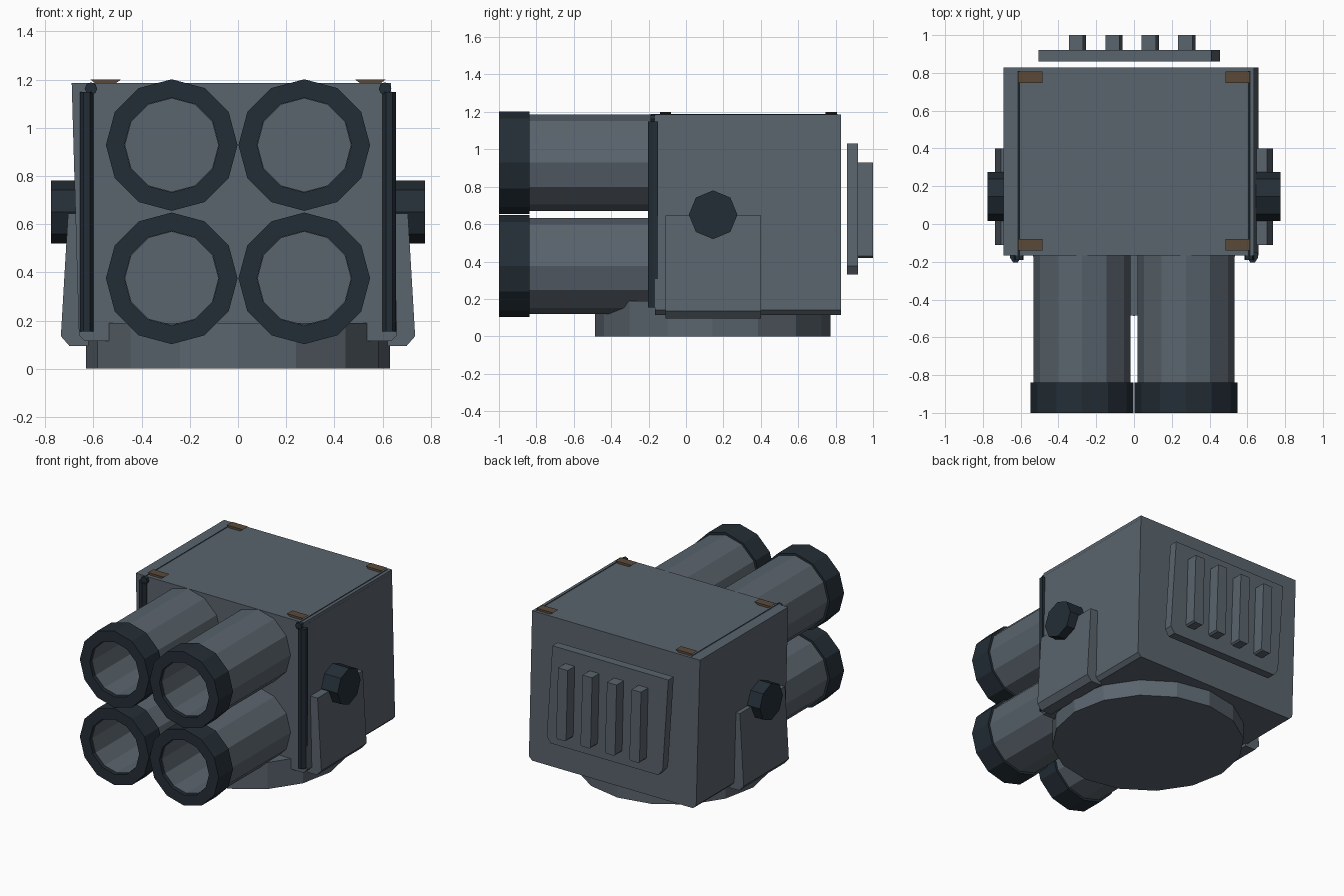
import bpy, bmesh, math
from mathutils import Matrix

cube = bpy.data.objects.get("Cube")
if cube:
    bpy.data.objects.remove(cube, do_unlink=True)


def material(name, rgb):
    m = bpy.data.materials.new(name)
    m.use_nodes = True
    col = (*rgb, 1.0)
    m.diffuse_color = col
    m.node_tree.nodes["Principled BSDF"].inputs["Base Color"].default_value = col
    return m


GREY = material("steel grey", (0.102, 0.127, 0.153))
DARK = material("dark blue steel", (0.017, 0.027, 0.037))
BROWN = material("bronze brown", (0.102, 0.067, 0.042))


def finish(bm, name, mat):
    bmesh.ops.recalc_face_normals(bm, faces=bm.faces)
    me = bpy.data.meshes.new(name)
    bm.to_mesh(me)
    bm.free()
    me.materials.append(mat)
    ob = bpy.data.objects.new(name, me)
    bpy.context.collection.objects.link(ob)
    return ob


def extrude(name, points, y0, y1, mat):
    """Extrude an (x, z) outline along y."""
    bm = bmesh.new()
    face = bm.faces.new([bm.verts.new((x, y0, z)) for x, z in points])
    ext = bmesh.ops.extrude_face_region(bm, geom=[face])
    for v in ext["geom"]:
        if isinstance(v, bmesh.types.BMVert):
            v.co.y = y1
    return finish(bm, name, mat)


def column(name, points, z0, z1, mat):
    """Extrude an (x, y) outline along z."""
    ob = extrude(name, [(x, y) for x, y in points], z0, z1, mat)
    for v in ob.data.vertices:
        v.co.y, v.co.z = v.co.z, v.co.y
    ob.data.flip_normals()
    return ob


def cylinder(name, center, radius, depth, sides, axis, mat):
    """Closed prism with a vertex lying on each main axis."""
    bm = bmesh.new()
    bmesh.ops.create_cone(bm, cap_ends=True, segments=sides, radius1=radius,
                          radius2=radius, depth=depth)
    if axis != "Z":
        turn = Matrix.Rotation(math.pi / 2, 3, "Y" if axis == "X" else "X")
        bmesh.ops.rotate(bm, verts=bm.verts, matrix=turn)
    bmesh.ops.translate(bm, verts=bm.verts, vec=center)
    return finish(bm, name, mat)


def tube(name, cx, cz, outer, inner, y0, y1, mat, sides=12):
    """Hollow prism along y, open at both ends."""
    bm = bmesh.new()
    rings = []
    for r, y in ((outer, y0), (outer, y1), (inner, y1), (inner, y0)):
        angles = [2 * math.pi * i / sides for i in range(sides)]
        rings.append([bm.verts.new((cx + r * math.cos(a), y, cz + r * math.sin(a)))
                      for a in angles])
    for k in range(4):
        a, b = rings[k], rings[(k + 1) % 4]
        for i in range(sides):
            j = (i + 1) % sides
            bm.faces.new((a[i], a[j], b[j], b[i]))
    return finish(bm, name, mat)


# Turntable base
cylinder("turntable_base", (0, 0.143, 0.095), 0.63, 0.19, 16, "Z", GREY)

# Housing, leaning slightly, with chamfered lower edges
extrude("housing", [(-0.69, 1.185), (0.635, 1.185), (0.66, 0.14), (0.635, 0.115),
                    (-0.635, 0.115), (-0.66, 0.14)], -0.167, 0.828, GREY)

# Four launch tubes with muzzle rings
for cx, side in ((-0.275, "right"), (0.275, "left")):
    for cz, level in ((0.375, "lower"), (0.928, "upper")):
        tube(f"{level}_{side}_barrel", cx, cz, 0.257, 0.193, -0.975, -0.16, GREY)
        tube(f"{level}_{side}_muzzle", cx, cz, 0.273, 0.196, -1.0, -0.838, DARK)

# Parts repeated on both sides
for s, side in ((-1, "right"), (1, "left")):
    # Support bracket and trunnion bolt
    extrude(f"{side}_bracket",
            [(s * x, z) for x, z in ((0.62, 0.095), (0.70, 0.095), (0.735, 0.135),
                                     (0.705, 0.645), (0.62, 0.645))],
            -0.11, 0.40, GREY)
    cylinder(f"{side}_trunnion", (s * 0.705, 0.145, 0.65), 0.13, 0.14, 8, "X", DARK)

    # Front corner rail with a tapered nose
    column(f"{side}_front_rail",
           [(s * x, y) for x, y in ((0.60, -0.15), (0.60, -0.18), (0.615, -0.203),
                                    (0.64, -0.203), (0.656, -0.18), (0.656, -0.15))],
           0.155, 1.148, DARK)

    # Long rod set into the roof edge
    cylinder(f"{side}_roof_rod", (s * 0.61, 0.31, 1.162), 0.026, 1.0, 8, "Y", DARK)

    # Roof clips
    for y, end in ((-0.14, "front"), (0.747, "rear")):
        extrude(f"{side}_{end}_clip",
                [(s * x, z) for x, z in ((0.485, 1.2), (0.613, 1.2),
                                         (0.59, 1.183), (0.51, 1.183))],
                y, y + 0.06, BROWN)

# Rear vent plate, held off the housing
extrude("vent_plate", [(-0.505, 1.03), (0.41, 1.03), (0.455, 0.375), (0.425, 0.33),
                       (-0.425, 0.33), (-0.46, 0.375)], 0.86, 0.92, GREY)

# Vent ribs
for i in range(4):
    x = -0.345 + 0.193 * i
    extrude(f"vent_rib_{i + 1}", [(x, 0.93), (x + 0.075, 0.93), (x + 0.092, 0.43),
                                  (x + 0.08, 0.42), (x + 0.02, 0.42), (x + 0.012, 0.43)],
            0.915, 1.0, GREY)
